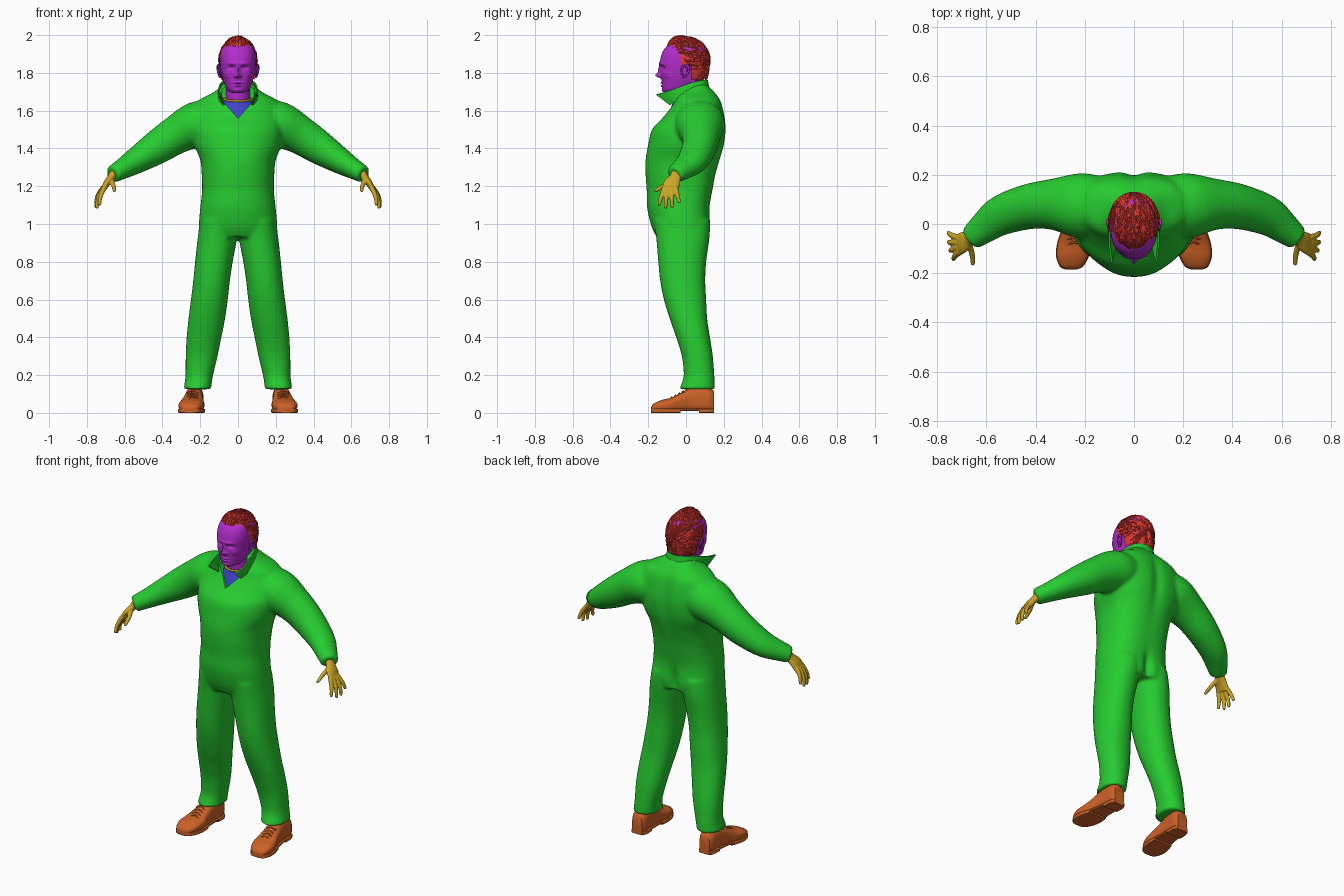
import bpy, bmesh, math, random
from mathutils import Vector, Matrix

if "Cube" in bpy.data.objects:
    bpy.data.objects.remove(bpy.data.objects["Cube"])

random.seed(4)
COL = dict(green=(.02, .6, .03), purple=(.45, .026, .6), gold=(.6, .38, .02),
           blue=(.05, .06, .6), orange=(.6, .12, .02), red=(.7, .04, .03))
MAT = {}
for k, c in COL.items():
    MAT[k] = bpy.data.materials.new(k)
    MAT[k].diffuse_color = (*c, 1)


def spline(pts, steps):
    """Catmull-Rom through tuples of any length."""
    out = []
    for i in range(len(pts) - 1):
        a, b, c, d = (pts[max(i - 1, 0)], pts[i], pts[i + 1], pts[min(i + 2, len(pts) - 1)])
        for j in range(steps):
            t = j / steps
            out.append(tuple(.5 * (2 * q + (r - p) * t + (2 * p - 5 * q + 4 * r - s) * t * t
                             + (3 * q - p - 3 * r + s) * t ** 3) for p, q, r, s in zip(a, b, c, d)))
    return out + [tuple(pts[-1])]


def loft(bm, rings, s=1, n=32, steps=4, p=(2, 2), frame=None):
    """Closed skin over rings (x, y, z, half width, half depth); p = front/back squareness."""
    R = spline(rings, steps)
    loops = []
    for i, r in enumerate(R):
        c = Vector(r[:3])
        if frame:
            u, v = frame
        else:
            t = (Vector(R[min(i + 1, len(R) - 1)][:3]) - Vector(R[max(i - 1, 0)][:3])).normalized()
            v = Vector((0, 1, 0))
            v = (v - t * v.dot(t)).normalized()
            u = v.cross(t)
        loop = []
        for k in range(n):
            a = 2 * math.pi * k / n
            ca, sa = math.cos(a), math.sin(a)
            e = 2 / p[0 if sa < 0 else 1]
            q = c + u * (max(r[3], .001) * math.copysign(abs(ca) ** e, ca)) \
                  + v * (max(r[4], .001) * math.copysign(abs(sa) ** e, sa))
            loop.append(bm.verts.new((q.x * s, q.y, q.z)))
        loops.append(loop)
    for A, B in zip(loops, loops[1:]):
        for k in range(n):
            bm.faces.new((A[k], A[(k + 1) % n], B[(k + 1) % n], B[k]))
    bm.faces.new(loops[0][::-1])
    bm.faces.new(loops[-1])


def ball(bm, c, r, rot=0):
    m = Matrix.Translation(c) @ Matrix.Rotation(rot, 4, 'X') @ Matrix.Diagonal((*r, 1))
    bmesh.ops.create_icosphere(bm, subdivisions=3, radius=1, matrix=m)


def finish(name, bm, mat, voxel=0, smooth=0, cutter=None, thick=0):
    bmesh.ops.recalc_face_normals(bm, faces=bm.faces)
    me = bpy.data.meshes.new(name)
    bm.to_mesh(me)
    bm.free()
    ob = bpy.data.objects.new(name, me)
    bpy.context.collection.objects.link(ob)
    if voxel:
        m = ob.modifiers.new('fuse', 'REMESH')
        m.mode, m.voxel_size = 'VOXEL', voxel
    if smooth:
        m = ob.modifiers.new('soften', 'SMOOTH')
        m.factor, m.iterations = .5, smooth
    if thick:
        m = ob.modifiers.new('thickness', 'SOLIDIFY')
        m.thickness, m.offset = thick, 0
    if cutter:
        m = ob.modifiers.new('cut', 'BOOLEAN')
        m.operation, m.object, m.solver = 'DIFFERENCE', cutter, 'EXACT'
    if ob.modifiers:
        dg = bpy.context.evaluated_depsgraph_get()
        new = bpy.data.meshes.new_from_object(ob.evaluated_get(dg))
        ob.modifiers.clear()
        ob.data = new
    ob.data.materials.clear()
    if mat:
        ob.data.materials.append(MAT[mat])
    ob.data.shade_smooth()
    bpy.context.view_layer.objects.active = ob
    for o in bpy.context.selected_objects:
        o.select_set(False)
    ob.select_set(True)
    bpy.ops.object.shade_smooth_by_angle(angle=math.radians(50))
    return ob


def sculpt(verts, bumps):
    """Push points by soft bumps: centre, radii, offset."""
    for v in verts:
        o = v.co.copy()
        for c, r, d in bumps:
            q = sum(((o[i] - c[i]) / r[i]) ** 2 for i in range(3))
            if q < 9:
                v.co += Vector(d) * math.exp(-q)


def both(c, r, d):
    return [((c[0] * s, c[1], c[2]), r, (d[0] * s, d[1], d[2])) for s in (1, -1)]


def sec(z, x0, x1, f, b):
    return ((x0 + x1) / 2, (f + b) / 2, z, (x1 - x0) / 2, (b - f) / 2)


X, Y, Z = Vector((1, 0, 0)), Vector((0, 1, 0)), Vector((0, 0, 1))

# boiler suit: torso, legs and sleeves fused, with a V cut at the neck
bm = bmesh.new()
torso = [(1.75, .07, -.015, .1), (1.70, .125, -.05, .15), (1.66, .2, -.065, .18), (1.62, .225, -.08, .195),
         (1.56, .235, -.125, .207), (1.50, .24, -.18, .212), (1.42, .232, -.2, .203), (1.34, .2, -.214, .18),
         (1.26, .192, -.214, .156), (1.18, .19, -.208, .14), (1.10, .198, -.207, .126),
         (1.04, .204, -.197, .124), (.98, .208, -.18, .126), (.93, .2, -.155, .12)]
loft(bm, [sec(z, -w, w, f, b) for z, w, f, b in torso], n=64, p=(2.1, 2.7), frame=(X, Y))
leg = [(1.02, 0, .2, -.17, .12), (.92, .006, .214, -.157, .122), (.8, .028, .227, -.147, .107),
       (.7, .043, .237, -.137, .102), (.6, .054, .249, -.117, .107), (.5, .068, .262, -.087, .112),
       (.4, .088, .272, -.052, .127), (.3, .108, .277, -.022, .142), (.2, .132, .278, -.012, .15),
       (.15, .14, .284, -.026, .152), (.125, .14, .29, -.036, .154)]
arm = [(.12, .07, 1.54, .12, .12), (.22, .075, 1.525, .122, .132), (.33, .08, 1.47, .102, .104),
       (.43, .07, 1.405, .09, .092), (.54, .035, 1.335, .07, .082), (.61, -.015, 1.293, .055, .066),
       (.665, -.06, 1.262, .046, .05)]
for s in (1, -1):
    loft(bm, [sec(*r) for r in leg], s, n=48, p=(2.2, 2.2), frame=(X, Y))
    loft(bm, arm, s, n=40)
cb = bmesh.new()
tri = [(0, 1.56), (.085, 1.655), (.085, 1.8), (-.085, 1.8), (-.085, 1.655)]
A, B = ([cb.verts.new((x, y, z)) for x, z in tri] for y in (-.3, -.01))
cb.faces.new(A)
cb.faces.new(B[::-1])
for i in range(5):
    cb.faces.new((A[i], A[(i + 1) % 5], B[(i + 1) % 5], B[i]))
cutter = finish('neck_cutter', cb, None)
cutter.hide_render = True
suit = finish('boiler_suit', bm, 'green', voxel=.01, smooth=7, cutter=cutter)
bpy.data.objects.remove(cutter)
sculpt(suit.data.vertices, [((0, .2, 1.5), (.035, .1, .17), (0, -.014, 0)),
                            ((0, .13, .98), (.025, .08, .08), (0, -.025, 0))]
       + both((.1, .13, 1.0), (.06, .06, .07), (0, .006, 0)))

# standing collar
base = [(0, .12, 1.715), (.065, .10, 1.715), (.1, .03, 1.70), (.1, -.04, 1.66), (.075, -.085, 1.63)]
top = [(0, .112, 1.762), (.06, .09, 1.762), (.09, .02, 1.745), (.1, -.07, 1.712), (.09, -.157, 1.685)]
bm = bmesh.new()
full = lambda h: spline([(-x, y, z) for x, y, z in h[:0:-1]] + h, 5)
P, Q = ([bm.verts.new(c) for c in full(h)] for h in (base, top))
for i in range(len(P) - 1):
    bm.faces.new((P[i], P[i + 1], Q[i + 1], Q[i]))
finish('collar', bm, 'green', thick=.008)

# undershirt and neck band
bm = bmesh.new()
loft(bm, [sec(1.48, -.12, .12, -.13, .05), sec(1.55, -.11, .11, -.108, .06), sec(1.6, -.1, .1, -.086, .07),
          sec(1.65, -.076, .076, -.068, .08)], n=48, frame=(X, Y))
finish('undershirt', bm, 'blue')
bpy.ops.mesh.primitive_torus_add(major_radius=.073, minor_radius=.006, major_segments=48, minor_segments=8,
                                 location=(0, .004, 1.664), rotation=(.18, 0, 0))
band = bpy.context.object
band.name = 'neck_band'
band.data.materials.append(MAT['gold'])
band.data.shade_smooth()

# neck
bm = bmesh.new()
loft(bm, [sec(1.6, -.066, .066, -.055, .085), sec(1.68, -.066, .066, -.062, .09),
          sec(1.76, -.07, .07, -.065, .1)], n=40, frame=(X, Y))
finish('neck', bm, 'purple')

# head with sculpted face
bm = bmesh.new()
skull = [(1.694, .03, -.108, -.04), (1.70, .045, -.118, .0), (1.715, .06, -.124, .04), (1.74, .072, -.127, .08),
         (1.775, .083, -.13, .095), (1.81, .09, -.133, .105), (1.845, .094, -.138, .113),
         (1.89, .095, -.132, .118), (1.93, .086, -.112, .108), (1.96, .062, -.072, .085), (1.975, .03, -.03, .05)]
loft(bm, [sec(z, -w, w, f, b) for z, w, f, b in skull], n=128, steps=10, p=(2.3, 2.1), frame=(X, Y))
sculpt(bm.verts, [((0, -.135, 1.788), (.012, .04, .013), (0, -.03, -.002)),
                  ((0, -.135, 1.815), (.009, .04, .02), (0, -.015, 0)),
                  ((0, -.13, 1.746), (.022, .04, .005), (0, -.008, 0)),
                  ((0, -.13, 1.732), (.02, .04, .005), (0, -.008, 0)),
                  ((0, -.13, 1.739), (.025, .04, .003), (0, .005, 0)),
                  ((0, -.12, 1.708), (.02, .04, .01), (0, -.006, 0))]
       + both((.014, -.13, 1.783), (.007, .04, .007), (0, -.012, 0))
       + both((.035, -.12, 1.828), (.02, .05, .011), (0, .015, 0))
       + both((.03, -.13, 1.85), (.028, .04, .009), (0, -.007, 0))
       + both((.055, -.1, 1.79), (.02, .04, .018), (.003, -.005, 0)))
finish('head', bm, 'purple')

# eyes and ears
for s, side in ((1, 'left'), (-1, 'right')):
    bm = bmesh.new()
    ball(bm, (.035 * s, -.103, 1.828), (.014, .0125, .008))
    finish(side + '_eye', bm, None)
    bm = bmesh.new()
    ball(bm, (.094 * s, -.008, 1.808), (.008, .015, .028), .15)
    rim = [(.092, -.02, 1.79), (.1, -.022, 1.825), (.106, -.004, 1.84), (.109, .014, 1.828),
           (.106, .012, 1.805), (.1, -.004, 1.785), (.094, -.015, 1.778)]
    loft(bm, [(*r, .005, .006) for r in rim], s, n=10, frame=None)
    finish(side + '_ear', bm, 'purple')


# swept-back hair: cap plus strands over a shared surface
def hair_point(phi, t, k=1):
    z = math.cos(phi) * math.sin(t)
    y = -.123 * math.cos(t) * k
    h = (.132 if z > 0 else .2) * z * k
    return Vector((.103 * math.sin(phi) * math.sin(t) * k, y + .005, 1.858 + h + max(0, -y) * max(0, z) * .35))


def hairy(q):
    if q.y < -.03:
        return q.z > 1.865 + (-.03 - q.y) * .9
    return q.z > (1.835 if q.y < .025 else 1.757)


bm = bmesh.new()
NP, NT = 72, 40
grid = [[bm.verts.new(hair_point(2 * math.pi * i / NP, math.pi * (j + .5) / NT,
                                 .975 + .015 * (i % 2))) for j in range(NT)] for i in range(NP)]
for i in range(NP):
    for j in range(NT - 1):
        f = (grid[i][j], grid[(i + 1) % NP][j], grid[(i + 1) % NP][j + 1], grid[i][j + 1])
        if all(hairy(v.co) for v in f):
            bm.faces.new(f)
bm.faces.new([grid[i][-1] for i in range(NP)])
bmesh.ops.delete(bm, geom=[v for v in bm.verts if not v.link_faces], context='VERTS')
finish('hair_cap', bm, 'red')
bm = bmesh.new()
for _ in range(420):
    phi, t = random.uniform(-2.3, 2.3), random.uniform(.5, 2.6)
    ln, lift = random.uniform(.4, .8), random.uniform(.0, .035)
    path = [hair_point(phi + .06 * j * random.uniform(-1, 1), min(t + ln * j / 3, 3.1),
                       .975 + lift * j / 3 + .015 * (j == 1)) for j in range(4)]
    if all(hairy(q) for q in path):
        loft(bm, [(*q, r, r) for q, r in zip(path, (.003, .0045, .004, .001))], n=5, steps=2)
finish('hair_strands', bm, 'red')

# hands: palm, thumb and four fingers fused
palm = [(.64, -.04, 1.3, .026, .03), (.668, -.055, 1.25, .021, .031), (.695, -.075, 1.215, .018, .044),
        (.716, -.085, 1.178, .013, .043)]
fingers = [[(.672, -.075, 1.235), (.658, -.122, 1.2), (.655, -.16, 1.177)],
           [(.707, -.113, 1.195), (.728, -.131, 1.145), (.733, -.142, 1.105)],
           [(.713, -.095, 1.19), (.74, -.105, 1.135), (.746, -.108, 1.09)],
           [(.716, -.075, 1.19), (.746, -.075, 1.135), (.751, -.073, 1.092)],
           [(.712, -.056, 1.195), (.741, -.046, 1.155), (.753, -.036, 1.118)]]
for s, side in ((1, 'left'), (-1, 'right')):
    bm = bmesh.new()
    loft(bm, palm, s, n=28)
    for f in fingers:
        loft(bm, [(*q, r, r) for q, r in zip(f, (.0135, .0115, .009))], s, n=14)
        ball(bm, (f[2][0] * s, f[2][1], f[2][2]), (.009, .009, .009))
    finish(side + '_hand', bm, 'gold', voxel=.004, smooth=4)

# shoes: upper, sole, heel and laces
upper = [(-.184, .255, .022, .03), (-.172, .254, .045, .048), (-.13, .25, .064, .068), (-.08, .244, .066, .08),
         (-.03, .238, .056, .105), (.02, .234, .049, .132), (.07, .231, .047, .142), (.12, .229, .046, .138),
         (.148, .229, .034, .115)]
for s, side in ((1, 'left'), (-1, 'right')):
    bm = bmesh.new()
    loft(bm, [(cx, y, (h + .012) / 2, w, (h - .012) / 2) for y, cx, w, h in upper], s,
         p=(4, 2.3), frame=(X, Z))
    finish(side + '_shoe', bm, 'orange')
    bm = bmesh.new()
    loft(bm, [(cx, y, .011, w + .003, .011) for y, cx, w, h in upper[:5]], s, p=(9, 9), frame=(X, Z))
    loft(bm, [(cx, y, .016, w + .003, .006) for y, cx, w, h in upper[4:7]], s, p=(9, 9), frame=(X, Z))
    loft(bm, [(cx, y, .011, w + .003, .011) for y, cx, w, h in upper[6:]], s, p=(9, 9), frame=(X, Z))
    finish(side + '_sole', bm, 'orange')
    bm = bmesh.new()
    for y, h in ((-.075, .082), (-.055, .092), (-.035, .102), (-.015, .114)):
        for d in (-.007, .007):
            path = [(.211, y - d, h - .008), (.24, y, h + .002), (.27, y + d, h - .008)]
            loft(bm, [(*q, .0035, .0035) for q in path], s, n=8)
    finish(side + '_laces', bm, 'orange')

for m in bpy.data.materials:
    if m.users and not m.is_grease_pencil:
        m.use_nodes = True
        m.node_tree.nodes["Principled BSDF"].inputs["Base Color"].default_value = m.diffuse_color
